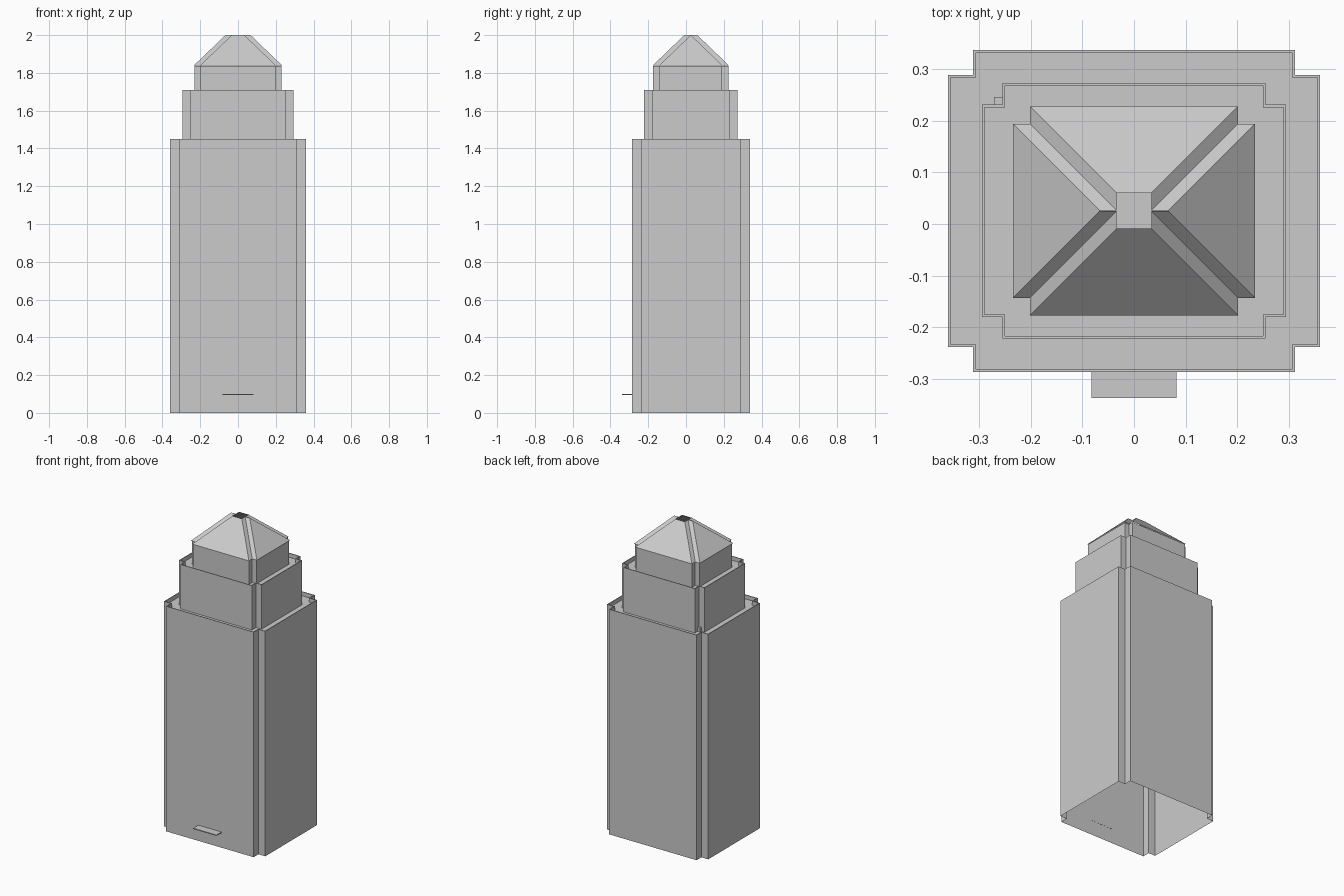
import bpy
import bmesh

cube = bpy.data.objects.get("Cube")
if cube:
    bpy.data.objects.remove(cube, do_unlink=True)

stone = bpy.data.materials.new("pale_grey")
stone.use_nodes = True
GREY = (0.6, 0.6, 0.6, 1)
stone.diffuse_color = GREY
stone.node_tree.nodes["Principled BSDF"].inputs["Base Color"].default_value = GREY

CENTRE_Y = 0.0255   # the tower sits slightly behind the middle
RIM = 0.005         # parapet thickness
DECK_DROP = 0.026   # deck level below the parapet top


def outline(plan, inset=0.0):
    """Rectangle with a square notch in each corner, anticlockwise."""
    wide_x, wide_y, notch_x, notch_y = (v - inset for v in plan)
    corner = [(wide_x, notch_y), (notch_x, notch_y), (notch_x, wide_y)]
    points = []
    for sx, sy in ((1, 1), (-1, 1), (-1, -1), (1, -1)):
        part = [(sx * x, sy * y + CENTRE_Y) for x, y in corner]
        points += part if sx * sy > 0 else part[::-1]
    return points


def add_object(name, bm):
    mesh = bpy.data.meshes.new(name)
    bm.to_mesh(mesh)
    bm.free()
    mesh.materials.append(stone)
    obj = bpy.data.objects.new(name, mesh)
    bpy.context.collection.objects.link(obj)
    return obj


def loft(name, plan, sections, capped):
    """Join notched outlines given as (inset, height) from first to last."""
    bm = bmesh.new()
    rings = [[bm.verts.new((x, y, z)) for x, y in outline(plan, inset)]
             for inset, z in sections]
    for low, high in zip(rings, rings[1:]):
        for i in range(len(low)):
            j = (i + 1) % len(low)
            bm.faces.new((low[i], low[j], high[j], high[i]))
    if capped:
        bm.faces.new(rings[-1])
    return add_object(name, bm)


def box(name, low, high):
    bm = bmesh.new()
    bmesh.ops.create_cube(bm, size=1)
    for v in bm.verts:
        v.co = [(a + b) / 2 + c * (b - a) for a, b, c in zip(low, high, v.co)]
    return add_object(name, bm)


# Three stepped tiers: outer wall, parapet rim, inner rim wall and deck
tiers = [
    ("lower_tier", (0.361, 0.3125, 0.312, 0.264), 0.0, 1.45),
    ("middle_tier", (0.295, 0.248, 0.255, 0.206), 1.45 - DECK_DROP, 1.71),
    ("upper_tier", (0.231, 0.199, 0.199, 0.166), 1.71 - DECK_DROP, 1.837),
]
for name, plan, base, top in tiers:
    loft(name, plan, [(0, base), (0, top), (RIM, top), (RIM, top - DECK_DROP)], True)

# Hipped roof with folded corners and an open top
loft("roof", (0.235, 0.203, 0.202, 0.169), [(0, 1.838), (0.1685, 2.0)], False)

# Thin canopy over the entrance
box("entrance_canopy", (-0.0825, -0.338, 0.095), (0.0825, -0.286, 0.101))

# Small post in the back corner of the lower deck
box("deck_post", (-0.272, 0.229, 1.45 - DECK_DROP), (-0.255, 0.246, 1.45))
